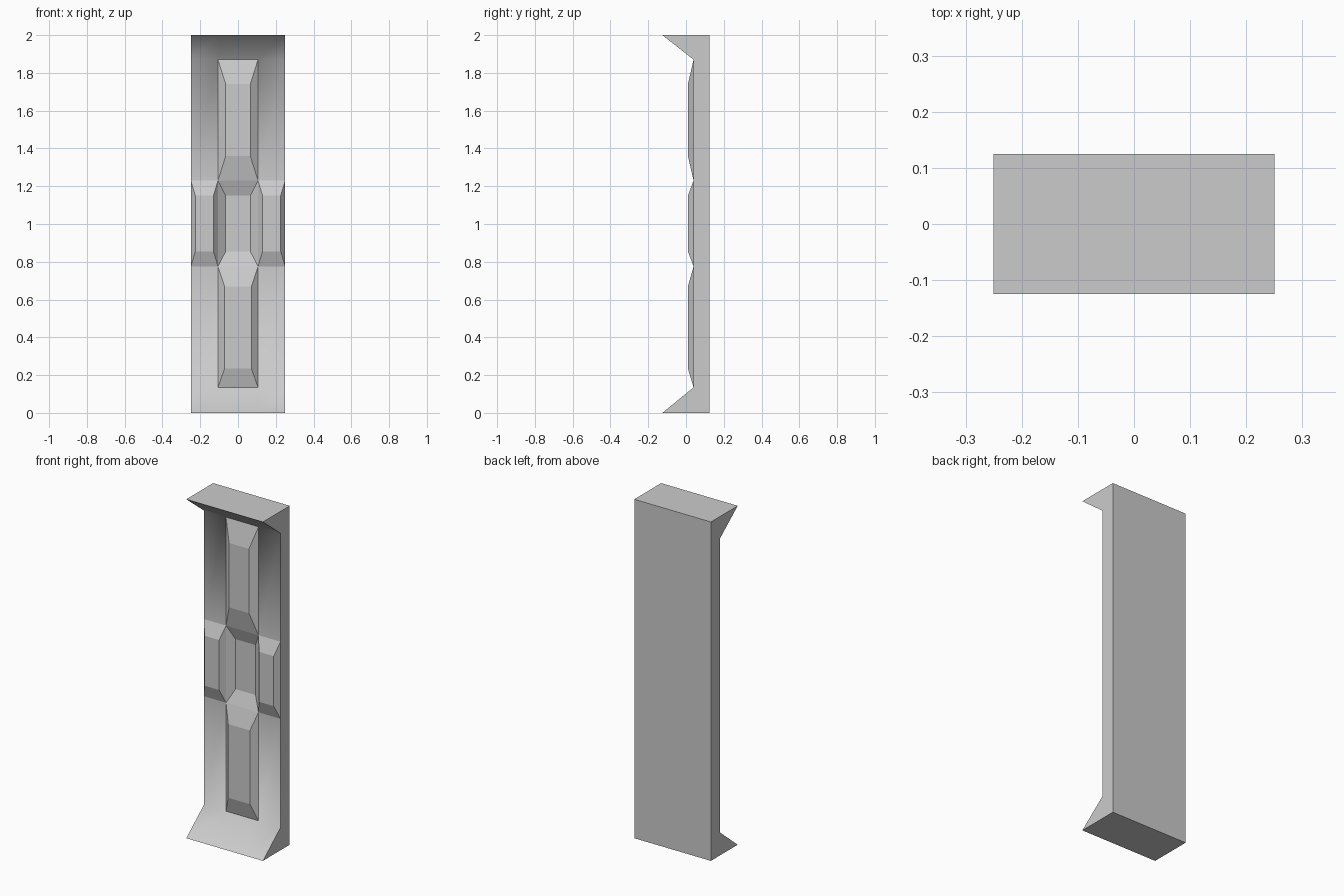
import bpy, bmesh

if "Cube" in bpy.data.objects:
    bpy.data.objects.remove(bpy.data.objects["Cube"])

# Front layout: column and row lines, with the lips curling forward at both ends
xs = [-0.25, -0.106, 0.106, 0.25]
rows = [(0.0, -0.125), (0.135, 0.04), (0.775, 0.04),
        (1.23, 0.04), (1.87, 0.04), (2.0, -0.125)]
BACK = 0.125

# Bevelled panels: (column, row) -> (side inset, bottom inset, top inset, depth y)
panels = {
    (1, 1): (0.035, 0.10, 0.105, 0.01),   # lower raised
    (1, 2): (0.041, 0.08, 0.08, 0.07),    # centre recess
    (1, 3): (0.041, 0.13, 0.13, 0.01),    # upper raised
    (0, 2): (0.024, 0.08, 0.08, 0.01),    # left raised
    (2, 2): (0.024, 0.08, 0.08, 0.01),    # right raised
}

bm = bmesh.new()
g = [[bm.verts.new((x, y, z)) for x in xs] for z, y in rows]
base = set()

# Front surface and its panels
for r in range(len(rows) - 1):
    for c in range(len(xs) - 1):
        ring = [g[r][c], g[r][c + 1], g[r + 1][c + 1], g[r + 1][c]]
        if (c, r) not in panels:
            base.add(bm.faces.new(ring))
            continue
        s, lo, hi, y = panels[(c, r)]
        x0, x1, z0, z1 = xs[c] + s, xs[c + 1] - s, rows[r][0] + lo, rows[r + 1][0] - hi
        inner = [bm.verts.new((x, y, z)) for x, z in ((x0, z0), (x1, z0), (x1, z1), (x0, z1))]
        bm.faces.new(inner)
        for i in range(4):
            j = (i + 1) % 4
            bm.faces.new((ring[i], ring[j], inner[j], inner[i]))

# Back, ends and sides
bl, br, tr, tl = [bm.verts.new((x, BACK, z)) for x, z in
                  ((-0.25, 0), (0.25, 0), (0.25, 2), (-0.25, 2))]
bm.faces.new((bl, tl, tr, br))
bm.faces.new(g[0][::-1] + [bl, br])
bm.faces.new(g[-1] + [tr, tl])
bm.faces.new([row[0] for row in g] + [tl, bl])
bm.faces.new([row[-1] for row in g][::-1] + [br, tr])
bmesh.ops.recalc_face_normals(bm, faces=bm.faces)

# The front surface flows smoothly into the lips; every other edge is crisp
for f in bm.faces:
    f.smooth = f in base
for e in bm.edges:
    e.smooth = all(f in base for f in e.link_faces)

mesh = bpy.data.meshes.new("wall_panel")
bm.to_mesh(mesh)
bm.free()
bpy.context.collection.objects.link(bpy.data.objects.new("wall_panel", mesh))
